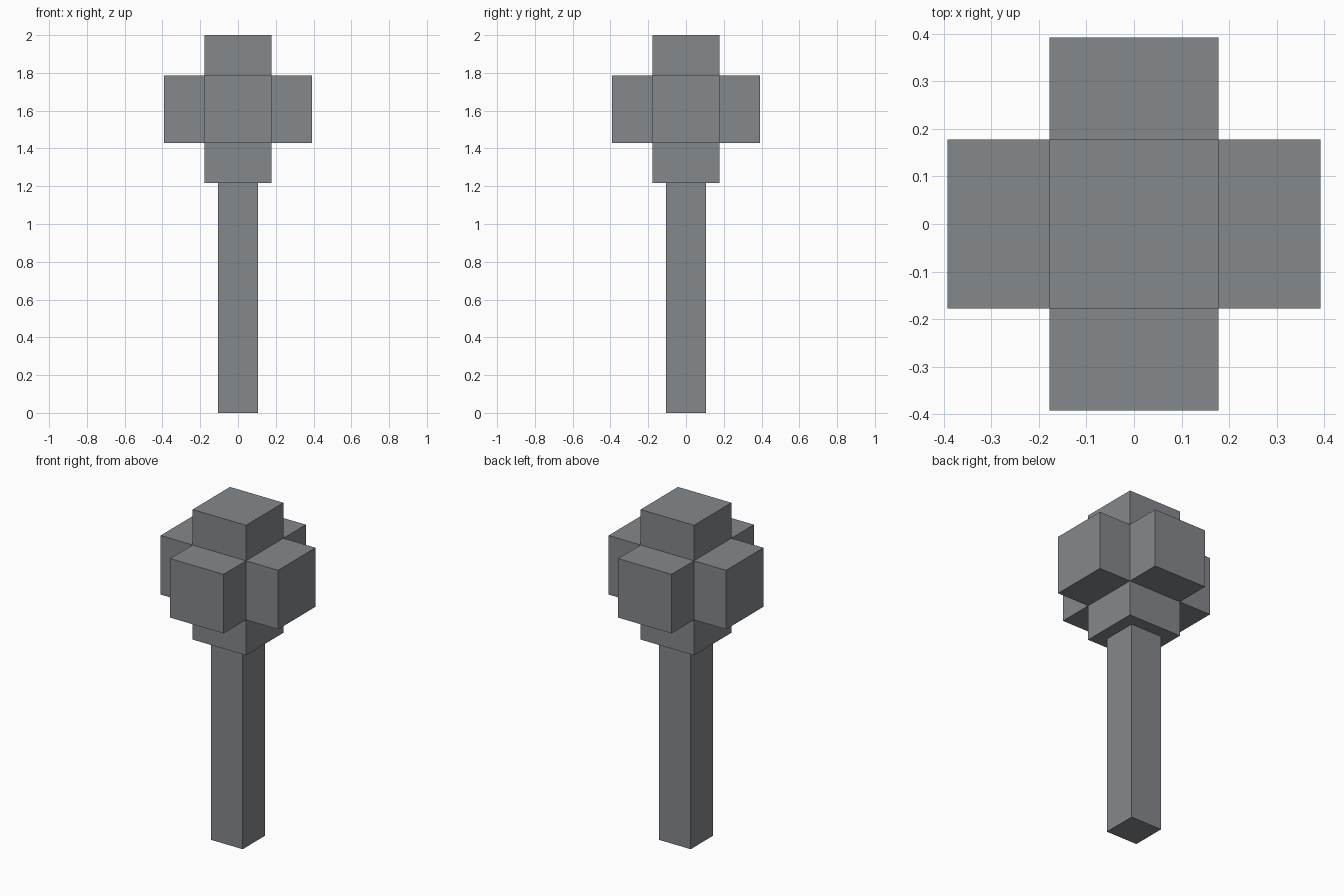
import bpy
import bmesh
from mathutils import Matrix, Vector

old = bpy.data.objects.get("Cube")
if old:
    bpy.data.objects.remove(old, do_unlink=True)

CORE = 0.356      # width of the central cube
REACH = 0.392     # centre of the head to the end of each block
STEM = 0.21       # width of the stem
TOP = 2.0
HEAD_Z = TOP - REACH
STEM_TOP = HEAD_Z - REACH + 0.01   # tucked slightly into the head

grey = bpy.data.materials.new("slate_grey")
grey.use_nodes = True
colour = (0.235, 0.246, 0.262, 1.0)
grey.diffuse_color = colour
grey.node_tree.nodes["Principled BSDF"].inputs["Base Color"].default_value = colour


def add_object(name, bm, location):
    bmesh.ops.recalc_face_normals(bm, faces=bm.faces)
    mesh = bpy.data.meshes.new(name)
    bm.to_mesh(mesh)
    bm.free()
    mesh.materials.append(grey)
    obj = bpy.data.objects.new(name, mesh)
    obj.location = location
    bpy.context.collection.objects.link(obj)
    return obj


# Square stem
bm = bmesh.new()
bmesh.ops.create_cube(bm, size=1, matrix=Matrix.Diagonal((STEM, STEM, STEM_TOP, 1)))
add_object("stem", bm, (0, 0, STEM_TOP / 2))

# Head: a cube with a block pulled out of each of its six sides
bm = bmesh.new()
bmesh.ops.create_cube(bm, size=CORE)
for face in list(bm.faces):
    face.normal_update()
    offset = Vector(face.normal) * (REACH - CORE / 2)
    block = bmesh.ops.extrude_discrete_faces(bm, faces=[face])["faces"][0]
    bmesh.ops.translate(bm, verts=block.verts, vec=offset)
add_object("head", bm, (0, 0, HEAD_Z))
